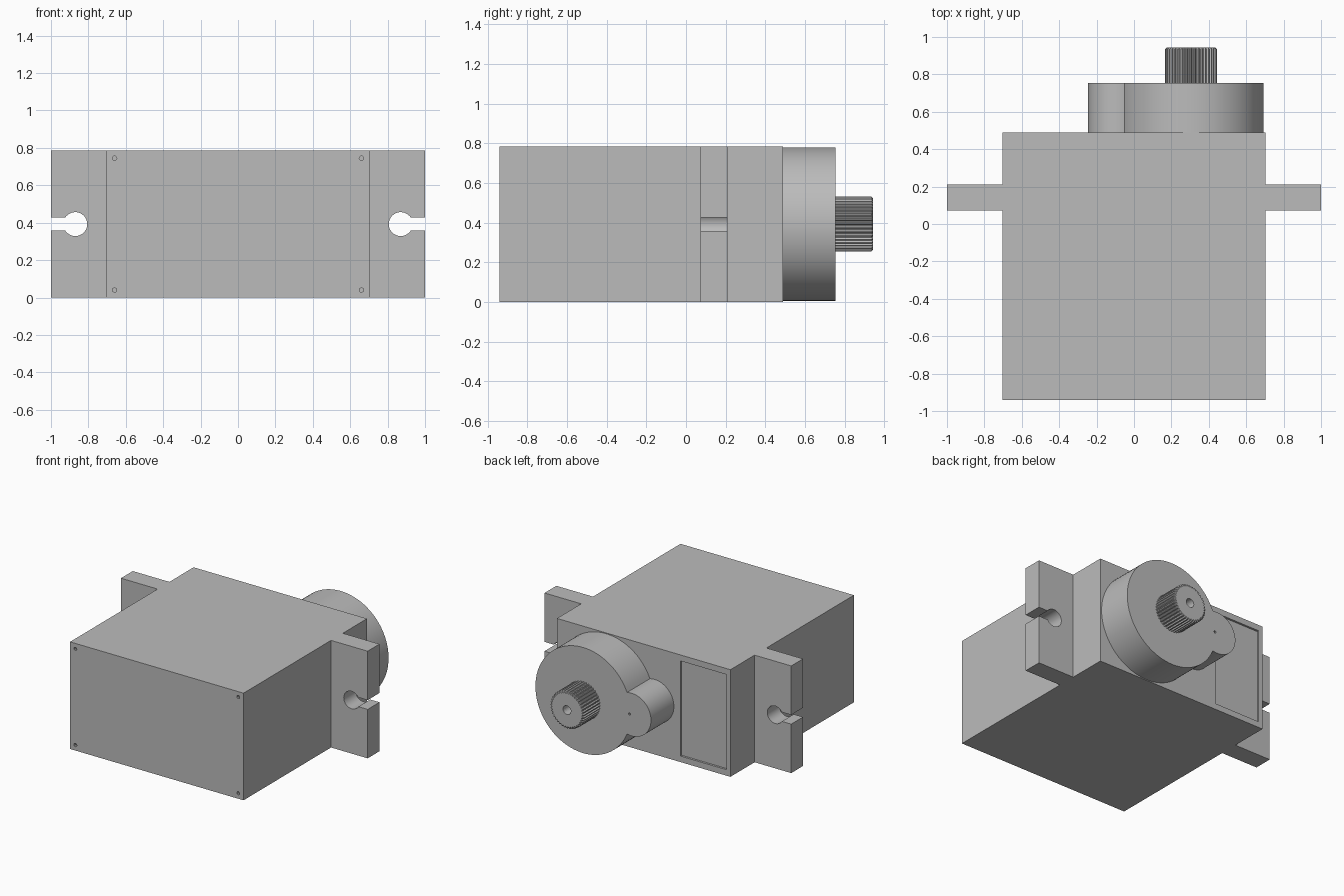
import bpy, bmesh
from math import sin, cos, pi, acos, asin, radians

cube = bpy.data.objects.get("Cube")
if cube:
    bpy.data.objects.remove(cube)

GREY = (0.5, 0.5, 0.5, 1)
plastic = bpy.data.materials.new("plain grey")
plastic.use_nodes = True
plastic.diffuse_color = GREY
plastic.node_tree.nodes["Principled BSDF"].inputs["Base Color"].default_value = GREY

HEIGHT = 0.785
MID = HEIGHT / 2
SHAFT_X = 0.305


def arc(cx, r, a0, a1, n):
    """Points in the x-z plane on an arc centred at mid height."""
    return [(cx + r * cos(a0 + (a1 - a0) * i / n), MID + r * sin(a0 + (a1 - a0) * i / n))
            for i in range(n + 1)]


def circle(cx, r, n=24, cz=MID):
    return [(x, z - MID + cz) for x, z in arc(cx, r, 0, 2 * pi, n)[:-1]]


def prism(name, outline, sections, centre=0):
    """Loft an x-z outline along y; sections are (y, scale about the centre)."""
    bm = bmesh.new()
    rings = [[bm.verts.new((centre + (x - centre) * s, y, MID + (z - MID) * s))
              for x, z in outline] for y, s in sections]
    n = len(outline)
    for a, b in zip(rings, rings[1:]):
        for i in range(n):
            j = (i + 1) % n
            bm.faces.new((a[i], a[j], b[j], b[i]))
    bm.faces.new(rings[0])
    bm.faces.new(rings[-1])
    bmesh.ops.recalc_face_normals(bm, faces=bm.faces)
    mesh = bpy.data.meshes.new(name)
    bm.to_mesh(mesh)
    bm.free()
    mesh.materials.append(plastic)
    obj = bpy.data.objects.new(name, mesh)
    bpy.context.collection.objects.link(obj)
    return obj


def rect(x0, x1, z0, z1):
    return [(x0, z0), (x1, z0), (x1, z1), (x0, z1)]


def cut(obj, outline, y0, y1):
    """Cut a straight pocket into a part and discard the cutter."""
    cutter = prism("cutter", outline, [(y0, 1), (y1, 1)])
    cutter.hide_render = True
    mod = obj.modifiers.new("pocket", "BOOLEAN")
    mod.operation = "DIFFERENCE"
    mod.solver = "EXACT"
    mod.object = cutter
    bpy.ops.object.select_all(action="DESELECT")
    bpy.context.view_layer.objects.active = obj
    obj.select_set(True)
    bpy.ops.object.modifier_apply(modifier=mod.name)
    bpy.data.objects.remove(cutter)


def smooth(obj, degrees):
    bpy.ops.object.select_all(action="DESELECT")
    bpy.context.view_layer.objects.active = obj
    obj.select_set(True)
    bpy.ops.object.shade_smooth_by_angle(angle=radians(degrees))


# Box body with a shallow label recess on the back and corner pin holes in front
body = prism("body", rect(-0.703, 0.703, 0, HEIGHT), [(-0.94, 1), (0.49, 1)])
cut(body, rect(-0.67, -0.297, 0.044, 0.741), 0.475, 0.6)
for x in (-0.66, 0.66):
    for z in (0.04, HEIGHT - 0.04):
        cut(body, circle(x, 0.012, 10, z), -1, -0.92)

# Mounting ears with keyhole slots
HOLE_X, HOLE_R, SLOT = 0.87, 0.064, 0.034
a = asin(SLOT / HOLE_R)
ear = [(1, 0), (1, MID - SLOT)] + arc(HOLE_X, HOLE_R, -a, a - 2 * pi, 32)
ear += [(1, MID + SLOT), (1, HEIGHT), (0.703, HEIGHT), (0.703, 0)]
for side, sign in (("left", 1), ("right", -1)):
    obj = prism(side + "_mounting_ear", [(sign * x, z) for x, z in ear], [(0.073, 1), (0.21, 1)])
    smooth(obj, 30)

# Gear housing: large and small round bosses as one outline
BIG, SMALL_X, SMALL = 0.387, -0.088, 0.157
gap = SHAFT_X - SMALL_X
b = acos((BIG**2 + gap**2 - SMALL**2) / (2 * BIG * gap))
s = acos((SMALL**2 + gap**2 - BIG**2) / (2 * SMALL * gap))
outline = arc(SHAFT_X, BIG, b - pi, pi - b, 72) + arc(SMALL_X, SMALL, s, 2 * pi - s, 36)[1:-1]
housing = prism("gear_housing", outline, [(0.49, 1), (0.755, 1)])
cut(housing, circle(-0.07, 0.009, 10), 0.735, 0.8)
smooth(housing, 30)

# Splined output shaft with chamfered tip and screw bore
TEETH = 40
spline = []
for i in range(TEETH * 4):
    r = 0.138 if i % 4 < 2 else 0.129
    t = 2 * pi * i / (TEETH * 4)
    spline.append((SHAFT_X + r * cos(t), MID + r * sin(t)))
shaft = prism("output_shaft", spline, [(0.75, 1), (0.936, 1), (0.943, 0.94)], SHAFT_X)
cut(shaft, circle(SHAFT_X, 0.032), 0.8, 1)
